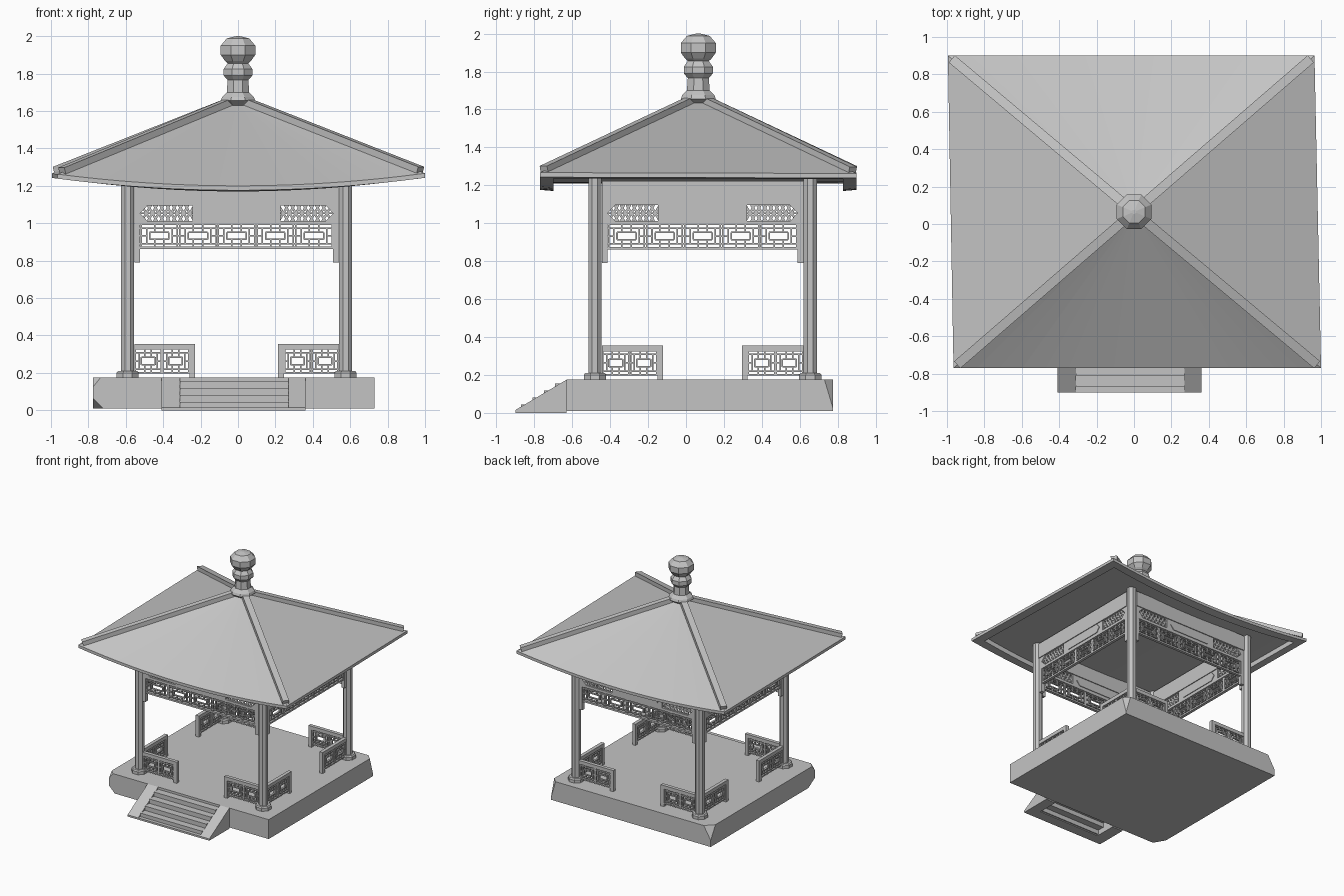
import bpy, bmesh, math
from mathutils import Vector, Matrix

if "Cube" in bpy.data.objects:
    bpy.data.objects.remove(bpy.data.objects["Cube"])

stone = bpy.data.materials.new("plain grey")
stone.use_nodes = True
GREY = (0.55, 0.55, 0.55, 1)
stone.diffuse_color = GREY
stone.node_tree.nodes["Principled BSDF"].inputs["Base Color"].default_value = GREY

CX, CY = -0.0075, 0.0875      # centre of the column square
HX, HY = 0.5825, 0.5675       # half spacing of the columns
FLOOR = 0.175
APEX = Vector((0, 0.065, 1.66))


def finish(bm, name):
    bmesh.ops.recalc_face_normals(bm, faces=bm.faces)
    mesh = bpy.data.meshes.new(name)
    bm.to_mesh(mesh)
    bm.free()
    mesh.materials.append(stone)
    obj = bpy.data.objects.new(name, mesh)
    bpy.context.collection.objects.link(obj)
    return obj


def box(bm, lo, hi):
    lo, hi = Vector(lo), Vector(hi)
    size = hi - lo
    m = Matrix.Translation((lo + hi) / 2) @ Matrix.Diagonal((*size, 1))
    bmesh.ops.create_cube(bm, size=1, matrix=m)


def beam(bm, p, q, w, h, up=Vector((0, 0, 1))):
    """Box of width w and height h running from p to q."""
    p, q = Vector(p), Vector(q)
    d = (q - p).normalized()
    side = d.cross(up).normalized()
    rot = Matrix((d, side, side.cross(d))).transposed().to_4x4()
    m = Matrix.Translation((p + q) / 2) @ rot @ Matrix.Diagonal(((q - p).length, w, h, 1))
    bmesh.ops.create_cube(bm, size=1, matrix=m)


def prism(bm, points, offset):
    """Closed solid from a flat outline pushed along offset."""
    face = bm.faces.new([bm.verts.new(p) for p in points])
    new = bmesh.ops.extrude_face_region(bm, geom=[face], use_keep_orig=True)
    verts = [v for v in new["geom"] if isinstance(v, bmesh.types.BMVert)]
    bmesh.ops.translate(bm, verts=verts, vec=offset)


def lathe(bm, profile, x, y, sides=8):
    rings = []
    for r, z in profile:
        angles = [2 * math.pi * (i + 0.5) / sides for i in range(sides)]
        rings.append([bm.verts.new((x + r * math.cos(a), y + r * math.sin(a), z)) for a in angles])
    for a, b in zip(rings, rings[1:]):
        for i in range(sides):
            j = (i + 1) % sides
            bm.faces.new((a[i], a[j], b[j], b[i]))
    bm.faces.new(rings[0][::-1])
    bm.faces.new(rings[-1])


# Platform with chipped corners
bm = bmesh.new()
box(bm, (-0.775, -0.63, 0.01), (0.73, 0.775, FLOOR))
chips = [((-0.735, -0.63, FLOOR), (-1, -1, 0.8)), ((-0.72, -0.63, 0.01), (-1, -0.6, -1)),
         ((0.73, 0.73, FLOOR), (1, 1, 0.3)), ((-0.71, 0.775, FLOOR), (-1, 1, 0.6))]
for co, no in chips:
    cut = bmesh.ops.bisect_plane(bm, geom=bm.verts[:] + bm.edges[:] + bm.faces[:],
                                 plane_co=co, plane_no=no, clear_outer=True)
    edges = [e for e in cut["geom_cut"] if isinstance(e, bmesh.types.BMEdge)]
    bmesh.ops.edgenet_fill(bm, edges=edges)
finish(bm, "platform")

# Stairs: sloping cheeks and slat steps
bm = bmesh.new()
for x0, x1 in ((-0.41, -0.31), (0.27, 0.36)):
    outline = [(x0, -0.9, 0), (x0, -0.9, 0.015), (x0, -0.63, FLOOR), (x0, -0.63, 0)]
    prism(bm, outline, (x1 - x0, 0, 0))
finish(bm, "stair_cheeks")
bm = bmesh.new()
box(bm, (-0.31, -0.9, 0), (0.27, -0.81, 0.015))
for i in range(4):
    y, z = -0.87 + 0.06 * i, 0.045 + 0.037 * i
    box(bm, (-0.31, y, z - 0.037), (0.27, y + 0.07, z))
finish(bm, "steps")

# Columns on octagonal bases
for sx, xname in ((-1, "right"), (1, "left")):
    for sy, yname in ((-1, "front"), (1, "back")):
        x, y = CX + sx * HX, CY + sy * HY
        bm = bmesh.new()
        lathe(bm, [(0.038, FLOOR), (0.038, 1.235)], x, y)
        finish(bm, f"{yname}_{xname}_column")
        bm = bmesh.new()
        lathe(bm, [(0.064, FLOOR), (0.064, 0.2), (0.056, 0.21)], x, y)
        finish(bm, f"{yname}_{xname}_column_base")


def lattice(bm, u0, u1, z0, z1, units, bar):
    """Open screen: each unit is a nested rectangle tied to its border."""
    t = 0.008
    w, h = (u1 - u0) / units, z1 - z0

    def upright(u, a, b):
        box(bm, (u - bar / 2, -t, z0 + a * h), (u + bar / 2, t, z0 + b * h))

    def level(f, a, b):
        z = z0 + f * h
        box(bm, (a, -t, z - bar / 2), (b, t, z + bar / 2))

    for i in range(units):
        a = u0 + i * w
        for f in (0.03, 0.97):
            upright(a + f * w, 0, 1)
        for f in (0.17, 0.83):
            upright(a + f * w, 0.15, 0.85)
        for f in (0.38, 0.62):
            upright(a + f * w, 0, 0.32)
            upright(a + f * w, 0.68, 1)
        for f in (0.15, 0.85):
            level(f, a, a + w)
        for f in (0.34, 0.66):
            level(f, a + 0.25 * w, a + 0.75 * w)
        for f in (0.25, 0.75):
            upright(a + f * w, 0.34, 0.66)
        for b in (0, 0.83):
            level(0.5, a + b * w, a + (b + 0.17) * w)


# Screens and railings on the four sides
for k, side in enumerate(("front", "left", "back", "right")):
    half, dist = (HX, HY) if k % 2 == 0 else (HY, HX)
    place = (Matrix.Translation((CX, CY, 0)) @ Matrix.Rotation(k * math.pi / 2, 4, "Z")
             @ Matrix.Translation((0, -dist, 0)))
    inner = half - 0.036
    open_u = inner - 0.03

    # Lintel and carved frieze with an open fret at both ends
    bm = bmesh.new()
    box(bm, (-inner, -0.022, 1.095), (inner, 0.022, 1.222))
    box(bm, (-inner, -0.015, 0.99), (inner, 0.015, 1.012))
    box(bm, (-0.235, -0.015, 1.012), (0.235, 0.015, 1.095))
    hexagon = [(-0.2, 1.053), (-0.17, 1.09), (0.17, 1.09), (0.2, 1.053), (0.17, 1.016), (-0.17, 1.016)]
    prism(bm, [(u, -0.021, z) for u, z in hexagon], (0, 0.042, 0))
    for s in (-1, 1):
        end = [(open_u - 0.04, 1.012), (open_u, 1.053), (open_u - 0.04, 1.095), (inner, 1.095), (inner, 1.012)]
        prism(bm, [(s * u, -0.015, z) for u, z in end], (0, 0.03, 0))
        count = 8
        step = (open_u - 0.25) / count
        for i in range(count):
            u = 0.225 + step * i
            for a, b in ((u, u + 0.05), (u + 0.05, u)):
                beam(bm, (s * a, 0, 1.01), (s * b, 0, 1.097), 0.012, 0.009, Vector((0, 1, 0)))
        box(bm, (min(s * 0.23, s * open_u), -0.006, 1.049), (max(s * 0.23, s * open_u), 0.006, 1.057))
    bm.transform(place)
    finish(bm, f"{side}_frieze")

    # Hanging lattice screen with drop ends
    bm = bmesh.new()
    lattice(bm, -open_u, open_u, 0.873, 0.992, 5, 0.008)
    box(bm, (-inner, -0.012, 0.862), (inner, 0.012, 0.876))
    for s in (-1, 1):
        a, b = sorted((s * open_u, s * inner))
        box(bm, (a, -0.015, 0.79), (b, 0.015, 1.0))
    bm.transform(place)
    finish(bm, f"{side}_hanging_screen")

    # Low railings beside each column
    bm = bmesh.new()
    for s in (-1, 1):
        end = half - 0.36
        a, b = sorted((s * end, s * inner))
        box(bm, (a, -0.015, 0.325), (b, 0.015, 0.355))
        a, b = sorted((s * end, s * (end + 0.03)))
        box(bm, (a, -0.015, FLOOR), (b, 0.015, 0.33))
        a, b = sorted((s * (end + 0.03), s * inner))
        lattice(bm, a, b, 0.2, 0.327, 2, 0.008)
        box(bm, (a, -0.01, 0.196), (b, 0.01, 0.206))
    bm.transform(place)
    finish(bm, f"{side}_railings")


# Roof: front and back eaves sag, side eaves run straight
def eave(x):
    return 1.2 + 0.067 * x * x


N = 16
front = [(-0.965 + 1.965 * i / N, -0.77) for i in range(N + 1)]
back = [(-0.995 + 1.96 * i / N, 0.9) for i in range(N + 1)]
rim = front + back[::-1]
bm = bmesh.new()


def ring(scale_x, scale_y, dz):
    return [bm.verts.new((x * scale_x, APEX.y + (y - APEX.y) * scale_y, eave(x) + dz)) for x, y in rim]


rings = [ring(1, 1, 0), ring(1, 1, -0.024), ring(0.93, 0.915, -0.03), ring(0.93, 0.915, 0.01)]
top = bm.verts.new(APEX)
n = len(rim)
for i in range(n):
    j = (i + 1) % n
    bm.faces.new((rings[0][i], rings[0][j], top))
    for a, b in zip(rings, rings[1:]):
        bm.faces.new((a[i], b[i], b[j], a[j]))
ceiling = rings[3]
for i in range(N):
    bm.faces.new((ceiling[i], ceiling[i + 1], ceiling[n - 2 - i], ceiling[n - 1 - i]))
finish(bm, "roof")

# Hip ridges from the corners to the peak
bm = bmesh.new()
for x, y in (front[0], front[-1], back[0], back[-1]):
    corner = Vector((x, y, eave(x)))
    beam(bm, corner.lerp(APEX, 0.025) + Vector((0, 0, 0.008)),
         corner.lerp(APEX, 0.97) + Vector((0, 0, 0.008)), 0.05, 0.036)
finish(bm, "hip_ridges")

# Peak finial
bm = bmesh.new()
lathe(bm, [(0.065, 1.63), (0.1, 1.655), (0.092, 1.675), (0.065, 1.7), (0.06, 1.765),
           (0.083, 1.79), (0.083, 1.825), (0.06, 1.855), (0.075, 1.868), (0.1, 1.9),
           (0.1, 1.95), (0.065, 1.988), (0.012, 2.0)], 0, APEX.y)
finish(bm, "finial")
